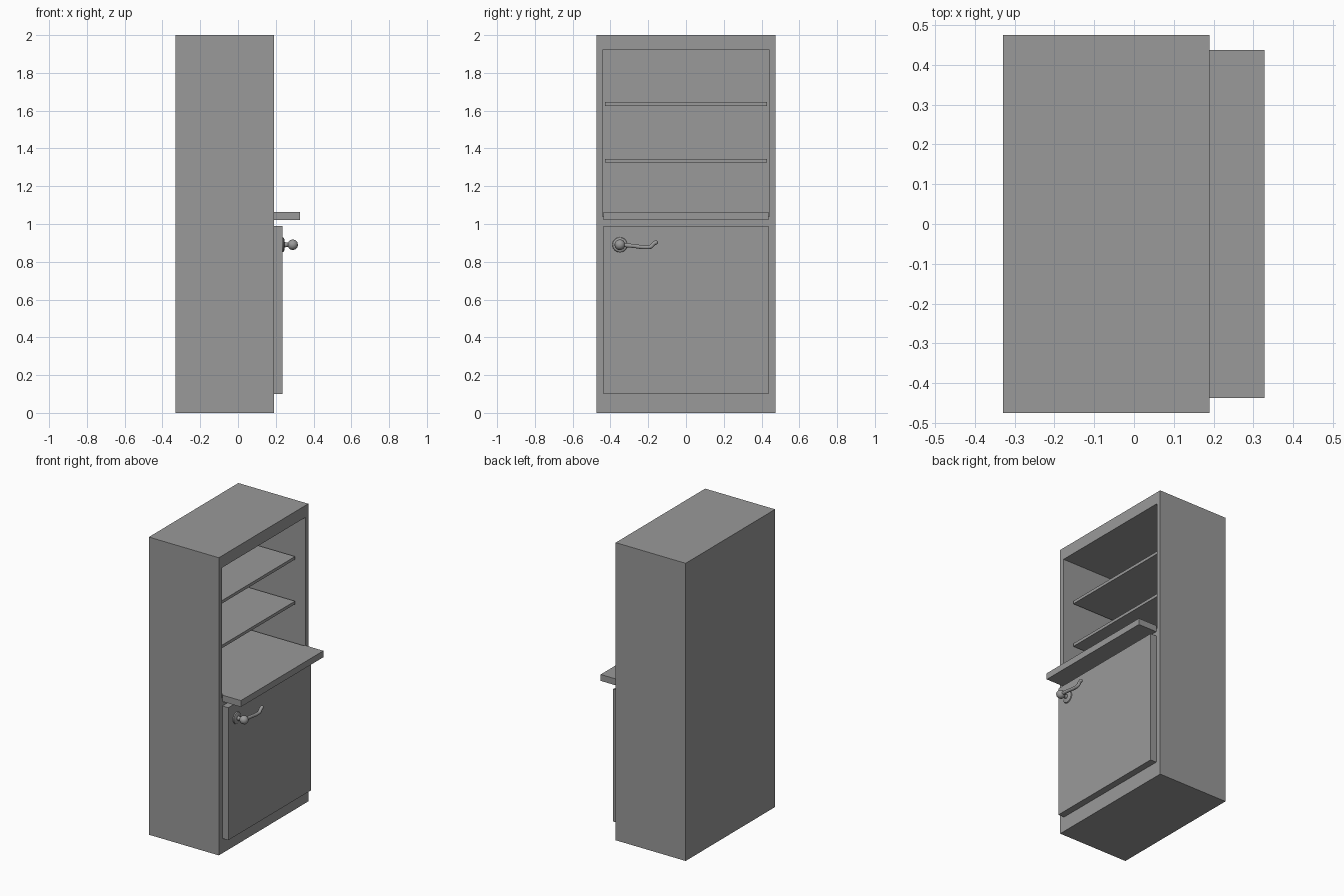
import bpy
import bmesh
from math import radians
from mathutils import Matrix, Vector

old = bpy.data.objects.get("Cube")
if old:
    bpy.data.objects.remove(old, do_unlink=True)

# One grey paint for the whole cabinet
grey = bpy.data.materials.new("plain grey")
grey.use_nodes = True
COLOUR = (0.32, 0.32, 0.32, 1)
grey.diffuse_color = COLOUR
grey.node_tree.nodes["Principled BSDF"].inputs["Base Color"].default_value = COLOUR


def finish(name, bm, smooth=False):
    mesh = bpy.data.meshes.new(name)
    bmesh.ops.recalc_face_normals(bm, faces=bm.faces)
    bm.to_mesh(mesh)
    bm.free()
    mesh.materials.append(grey)
    obj = bpy.data.objects.new(name, mesh)
    bpy.context.collection.objects.link(obj)
    if smooth:
        bpy.ops.object.select_all(action='DESELECT')
        obj.select_set(True)
        bpy.context.view_layer.objects.active = obj
        bpy.ops.object.shade_smooth_by_angle(angle=radians(40))
    return obj


def add_box(bm, low, high):
    low, high = Vector(low), Vector(high)
    size = Matrix.Diagonal((*(high - low), 1))
    return bmesh.ops.create_cube(bm, size=1, matrix=Matrix.Translation((low + high) / 2) @ size)


def box(name, low, high):
    bm = bmesh.new()
    add_box(bm, low, high)
    return finish(name, bm)


BACK, FACE, HALF = -0.33, 0.19, 0.475   # cabinet depth and half width
INNER_BACK, INNER = -0.285, 0.43        # open compartment

# Cabinet: the opening is inset in the +x face and pushed inward
bm = bmesh.new()
add_box(bm, (BACK, -HALF, 0), (FACE, HALF, 2))
front = max(bm.faces, key=lambda f: f.calc_center_median().x)
bmesh.ops.inset_individual(bm, faces=[front], thickness=HALF - INNER)
for v in front.verts:
    v.co.z = 1.92 if v.co.z > 1 else 1.04
hole = bmesh.ops.extrude_discrete_faces(bm, faces=[front])["faces"][0]
for v in hole.verts:
    v.co.x = INNER_BACK
finish("cabinet", bm)

# Shelves, worktop and door
for label, z in (("lower", 1.325), ("upper", 1.625)):
    box(label + "_shelf", (INNER_BACK, -INNER, z), (0.123, INNER, z + 0.02))
box("worktop", (INNER_BACK, -INNER, 1.02), (FACE, INNER, 1.063))
box("worktop_lip", (FACE, -0.438, 1.02), (0.328, 0.438, 1.063))
box("door", (FACE, -0.438, 0.10), (0.235, 0.438, 0.99))

# Handle: lathed rose, neck and knob along x
PIVOT = Vector((0.235, -0.35, 0.89))
profile = [(0, 0), (0, 0.04), (0.006, 0.038), (0.01, 0.03), (0.012, 0.014),
           (0.03, 0.011), (0.033, 0.017), (0.042, 0.025), (0.055, 0.028),
           (0.068, 0.025), (0.078, 0.016), (0.083, 0)]
bm = bmesh.new()
verts = [bm.verts.new(PIVOT + Vector((x, 0, r))) for x, r in profile]
edges = [bm.edges.new(pair) for pair in zip(verts, verts[1:])]
bmesh.ops.spin(bm, geom=verts + edges, cent=PIVOT, axis=(1, 0, 0),
               angle=radians(360), steps=24)
bmesh.ops.remove_doubles(bm, verts=bm.verts, dist=0.0005)
finish("handle_knob", bm, smooth=True)

# Handle lever: a bent tube with a rounded end
curve = bpy.data.curves.new("handle_lever", 'CURVE')
curve.dimensions = '3D'
curve.bevel_depth = 0.011
curve.bevel_resolution = 3
curve.resolution_u = 6
curve.use_fill_caps = True
path = [(-0.35, 0.89), (-0.28, 0.884), (-0.215, 0.877), (-0.185, 0.881),
        (-0.172, 0.895), (-0.16, 0.902)]
spline = curve.splines.new('BEZIER')
spline.bezier_points.add(len(path) - 1)
for point, (y, z) in zip(spline.bezier_points, path):
    point.co = (0.29, y, z)
    point.handle_left_type = point.handle_right_type = 'AUTO'
curve.materials.append(grey)
lever = bpy.data.objects.new("handle_lever", curve)
bpy.context.collection.objects.link(lever)

bm = bmesh.new()
bmesh.ops.create_uvsphere(bm, u_segments=16, v_segments=10, radius=0.0115,
                          matrix=Matrix.Translation((0.29, *path[-1])))
finish("lever_tip", bm, smooth=True)
